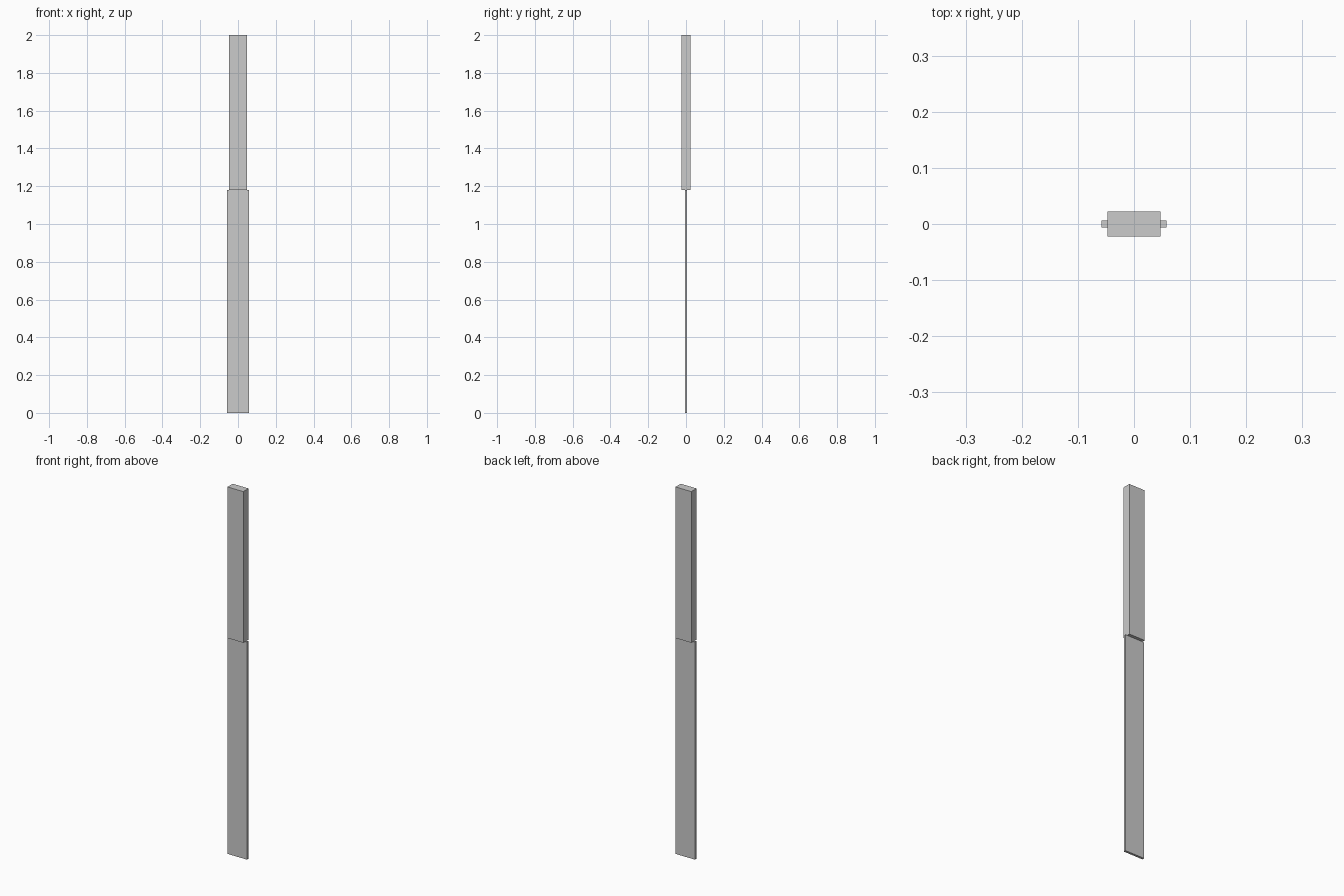
import bpy

if "Cube" in bpy.data.objects:
    bpy.data.objects.remove(bpy.data.objects["Cube"])


def box(name, width, depth, z0, z1):
    """Box centred on x and y, spanning z0 to z1."""
    bpy.ops.mesh.primitive_cube_add(size=1, location=(0, 0, (z0 + z1) / 2))
    ob = bpy.context.object
    ob.name = name
    ob.scale = (width, depth, z1 - z0)
    bpy.ops.object.transform_apply(location=False, rotation=False, scale=True)
    return ob


JOINT = 1.18

# Thin, slightly wider lower blade
box("blade", 0.115, 0.0125, 0, JOINT)

# Thick upper handle
box("handle", 0.095, 0.045, JOINT, 2.0)
